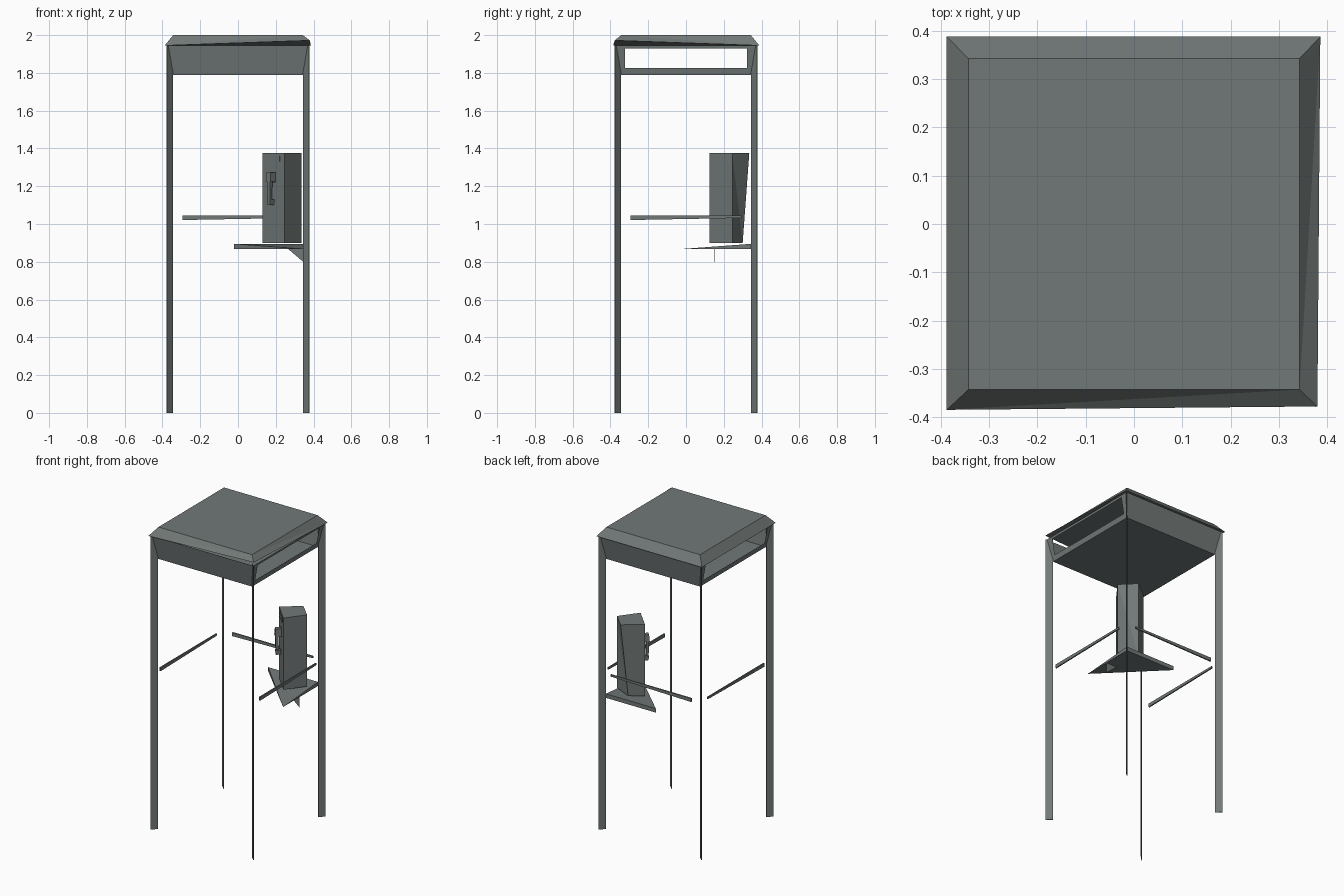
import bpy, bmesh, math
from mathutils import Vector

cube = bpy.data.objects.get("Cube")
if cube:
    bpy.data.objects.remove(cube, do_unlink=True)

mat = bpy.data.materials.new("slate grey")
mat.use_nodes = True
COLOUR = (0.165, 0.19, 0.185, 1)
mat.diffuse_color = COLOUR
mat.node_tree.nodes["Principled BSDF"].inputs["Base Color"].default_value = COLOUR


def make(name, verts, faces, solid=True):
    """Flat-shaded object from a few points."""
    bm = bmesh.new()
    vs = [bm.verts.new(v) for v in verts]
    for f in faces:
        bm.faces.new([vs[i] for i in f])
    if solid:
        bmesh.ops.recalc_face_normals(bm, faces=bm.faces)
    me = bpy.data.meshes.new(name)
    bm.to_mesh(me)
    bm.free()
    me.materials.append(mat)
    ob = bpy.data.objects.new(name, me)
    bpy.context.collection.objects.link(ob)
    return ob


def loft(name, a, b):
    """Closed solid between two rings with the same number of points."""
    n = len(a)
    faces = [tuple(range(n)), tuple(range(n, 2 * n))]
    faces += [(i, (i + 1) % n, n + (i + 1) % n, n + i) for i in range(n)]
    return make(name, list(a) + list(b), faces)


def square(h, z):
    return [(-h, -h, z), (h, -h, z), (h, h, z), (-h, h, z)]


# Roof: bevelled cap with one corner bent upwards
low = [(-.388, -.385, 1.945), (.38, -.378, 1.972), (.386, .388, 1.945), (-.388, .388, 1.945)]
top = square(.343, 2)
make("roof", low + top, [
    (4, 5, 6, 7), (2, 3, 7, 6), (3, 0, 4, 7),      # top, back, left slopes
    (0, 1, 5), (0, 5, 4), (1, 2, 5), (2, 6, 5),    # folded slopes at the bent corner
    (0, 2, 1), (0, 3, 2)])                         # underside

# Sign box: solid front and back, floor underneath
Z0, Z1, H0, H1 = 1.79, 1.945, .345, .372
make("sign_box", square(H0, Z0) + square(H1, Z1),
     [(3, 2, 1, 0), (0, 1, 5, 4), (2, 3, 7, 6)], solid=False)

# Open window frames on both sides of the sign box
for side, label in ((1, "left"), (-1, "right")):
    def at(y, z):
        h = H0 + (H1 - H0) * (z - Z0) / (Z1 - Z0)
        return (side * h, y, z)
    outer = [at(-H0, Z0), at(H0, Z0), at(H1, Z1), at(-H1, Z1)]
    inner = [at(-.322, 1.825), at(.322, 1.825), at(.322, 1.93), at(-.322, 1.93)]
    ring = [(i, (i + 1) % 4, 4 + (i + 1) % 4, 4 + i) for i in range(4)]
    if side < 0:
        ring = [f[::-1] for f in ring]
    make("sign_frame_" + label, outer + inner, ring, solid=False)

# Corner posts: thin fins set on the diagonals
for sx, xn in ((1, "left"), (-1, "right")):
    for sy, yn in ((1, "back"), (-1, "front")):
        out = Vector((sx, sy, 0))
        thick = Vector((-sy, sx, 0)) * .0015
        ring = [out * .346 - thick, out * .378 - thick, out * .378 + thick, out * .346 + thick]
        up = Vector((0, 0, 1.945))
        loft("post_" + yn + "_" + xn, ring, [p + up for p in ring])


# Rails: thin tapering blades on three sides
def rail(name, start, end):
    rings = []
    for p, z in ((Vector(start), 1.021), (Vector(end), 1.032)):
        d = (Vector(end) - Vector(start)).normalized()
        s = Vector((-d.y, d.x, 0)) * .004
        rings.append([p - s + Vector((0, 0, z)), p + s + Vector((0, 0, z)),
                      p + s + Vector((0, 0, 1.045)), p - s + Vector((0, 0, 1.045))])
    loft(name, *rings)


R, L = .365, .295
rail("rail_left", (R, -L, 0), (R, L, 0))
rail("rail_right", (-R, -L, 0), (-R, L, 0))
rail("rail_back", (-L, R, 0), (L, R, 0))

# Corner shelf sloping down to one tip, with a bracket below
make("shelf", [(-.02, .345, .868), (.345, -.02, .868), (.345, .345, .868),
               (-.02, .345, .895), (.345, .345, .895)],
     [(0, 1, 2), (3, 4, 1), (0, 3, 1), (1, 4, 2), (0, 2, 4, 3)])
tri = [(.265, .868), (.345, .868), (.345, .8)]
loft("shelf_bracket", [(x, .15, z) for x, z in tri], [(x, .153, z) for x, z in tri])

# Telephone body facing the middle, one back edge drawn in at the foot
foot = [(.13, .245), (.245, .125), (.335, .245), (.215, .3)]
head = foot[:3] + [(.245, .335)]
a = [(x, y, .9) for x, y in foot]
b = [(x, y, 1.375) for x, y in head]
make("phone_body", a + b, [(3, 2, 1, 0), (4, 5, 6, 7), (0, 1, 5, 4), (1, 2, 6, 5),
                           (2, 3, 6), (3, 7, 6), (3, 0, 4, 7)])

# Handset and cradle parts, placed on the phone's front face
FRONT = Vector((-1, -1, 0)).normalized()
SIDE = Vector((1, -1, 0)).normalized()
CENTRE = Vector((.1875, .185, 0))


def section(w, near, far, z):
    return [CENTRE + SIDE * s * w / 2 + FRONT * d + Vector((0, 0, z))
            for s, d in ((-1, near), (1, near), (1, far), (-1, far))]


loft("handset_earpiece", section(.036, .004, .04, 1.225), section(.03, .004, .036, 1.272))
loft("handset_grip", section(.016, .018, .034, 1.12), section(.024, .02, .038, 1.235))
loft("handset_mouthpiece", section(.018, .004, .034, 1.1), section(.022, .004, .036, 1.13))
loft("cradle", section(.03, -.002, .006, 1.22), section(.03, -.002, .006, 1.275))
loft("coin_slot", section(.1, -.002, .004, 1.33), section(.1, -.002, .004, 1.36))
